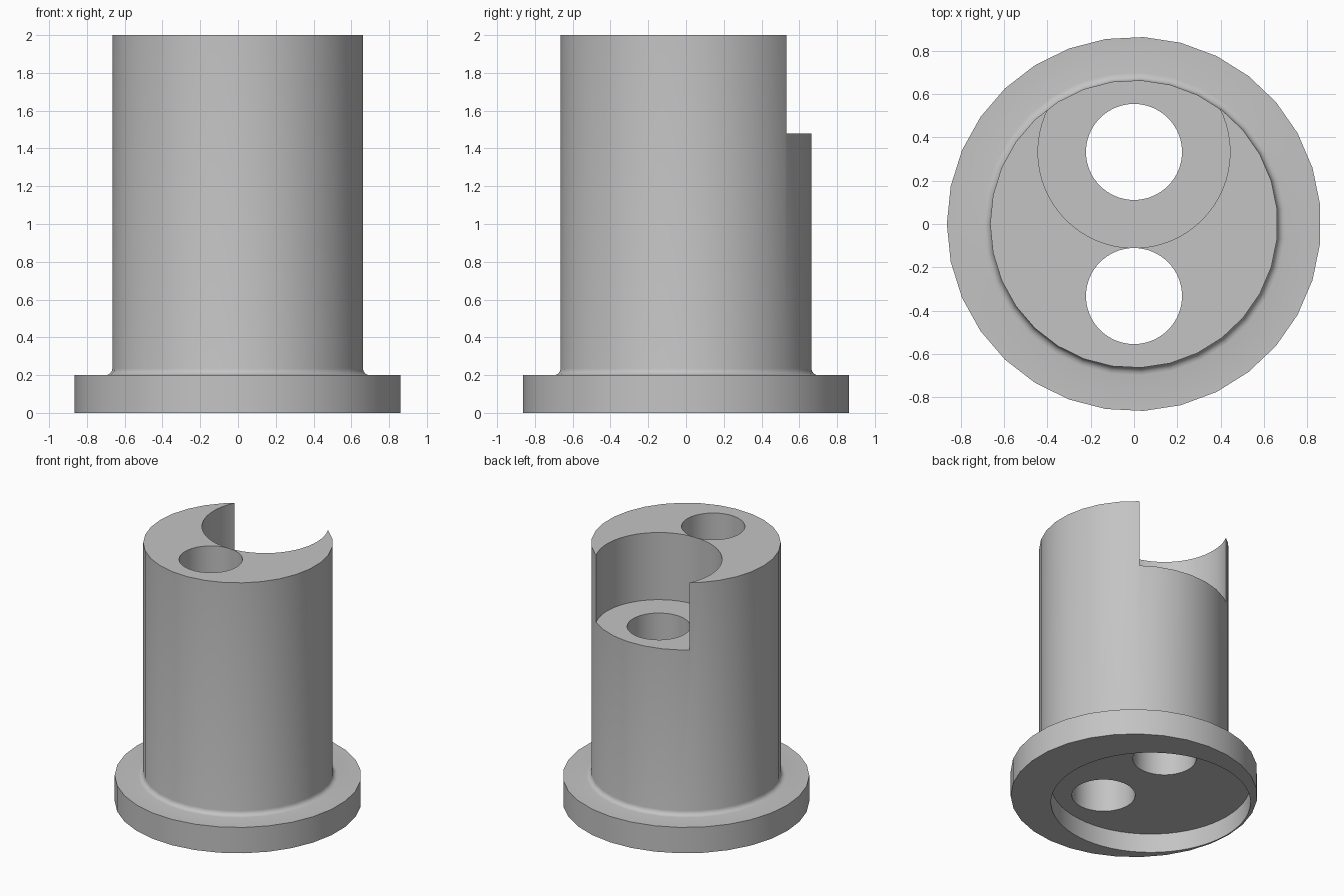
import bpy, bmesh, math

cube = bpy.data.objects.get("Cube")
if cube:
    bpy.data.objects.remove(cube)

grey = bpy.data.materials.new("plain grey")
grey.use_nodes = True
colour = (0.55, 0.55, 0.55, 1)
grey.diffuse_color = colour
grey.node_tree.nodes["Principled BSDF"].inputs["Base Color"].default_value = colour

BODY_R, FLANGE_R, FLANGE_H, HEIGHT = 0.665, 0.865, 0.2, 2.0
HOLE_R, HOLE_Y, FILLET = 0.222, 0.333, 0.035


def lathe(name, profile, sides):
    """Turn an (r, z) profile about z, with flat caps at both ends."""
    bm = bmesh.new()
    rings = []
    for r, z in profile:
        angles = [math.pi + math.tau * i / sides for i in range(sides)]
        rings.append([bm.verts.new((r * math.cos(a), r * math.sin(a), z)) for a in angles])
    for low, high in zip(rings, rings[1:]):
        for i in range(sides):
            j = (i + 1) % sides
            bm.faces.new((low[i], low[j], high[j], high[i]))
    bm.faces.new(rings[0][::-1])
    bm.faces.new(rings[-1])
    mesh = bpy.data.meshes.new(name)
    bm.to_mesh(mesh)
    bm.free()
    mesh.materials.append(grey)
    obj = bpy.data.objects.new(name, mesh)
    bpy.context.collection.objects.link(obj)
    return obj


def bore(target, name, radius, x, y, bottom, top):
    """Cut a round vertical hole or pocket."""
    cutter = lathe(name, [(radius, bottom), (radius, top)], 64)
    cutter.location = (x, y, 0)
    cutter.hide_render = True
    bpy.context.view_layer.objects.active = target
    mod = target.modifiers.new(name, "BOOLEAN")
    mod.operation = "DIFFERENCE"
    mod.solver = "EXACT"
    mod.object = cutter
    bpy.ops.object.modifier_apply(modifier=mod.name)
    bpy.data.objects.remove(cutter)


# Flange, concave fillet and cylindrical body in one turned profile
profile = [(FLANGE_R, 0), (FLANGE_R, FLANGE_H)]
for k in range(5):
    a = math.pi / 2 * k / 4
    profile.append((BODY_R + FILLET * (1 - math.sin(a)),
                    FLANGE_H + FILLET * (1 - math.cos(a))))
profile.append((BODY_R, HEIGHT))
body = lathe("flanged_body", profile, 31)

# Open pocket at the back, off-centre recess underneath, two through holes
bore(body, "back_pocket", 2 * HOLE_R, 0, HOLE_Y, 1.48, 2.2)
bore(body, "base_recess", 0.70, -0.153, 0, -0.2, 0.148)
for side in (-1, 1):
    bore(body, "through_hole", HOLE_R, 0, side * HOLE_Y, -0.3, 2.3)

bpy.ops.object.select_all(action="DESELECT")
body.select_set(True)
bpy.context.view_layer.objects.active = body
bpy.ops.object.shade_smooth_by_angle(angle=math.radians(30))
